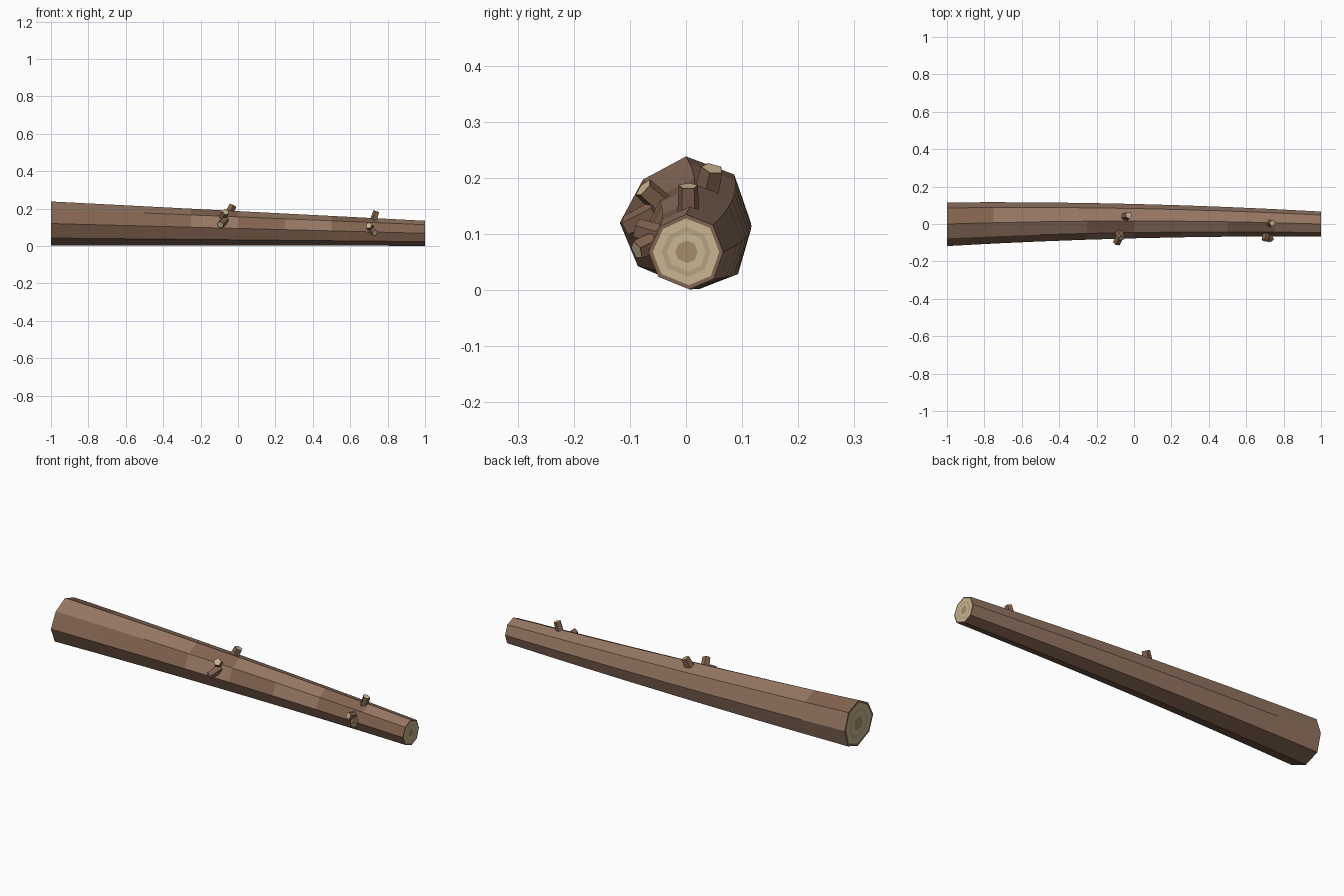
import bpy, bmesh
from math import cos, sin, radians
from mathutils import Vector

if "Cube" in bpy.data.objects:
    bpy.data.objects.remove(bpy.data.objects["Cube"])


def material(name, color):
    m = bpy.data.materials.new(name)
    m.diffuse_color = (*color, 1)
    m.use_nodes = True
    m.node_tree.nodes["Principled BSDF"].inputs["Base Color"].default_value = m.diffuse_color
    return m


MATS = [material("bark", (0.225, 0.125, 0.080)),
        material("bark_light", (0.30, 0.182, 0.124)),
        material("cut_wood", (0.58, 0.47, 0.29)),
        material("growth_ring", (0.47, 0.37, 0.225)),
        material("heartwood", (0.38, 0.26, 0.145))]


def finish(bm, name):
    bmesh.ops.recalc_face_normals(bm, faces=bm.faces[:])
    mesh = bpy.data.meshes.new(name)
    bm.to_mesh(mesh)
    bm.free()
    for m in MATS:
        mesh.materials.append(m)
    ob = bpy.data.objects.new(name, mesh)
    bpy.context.collection.objects.link(ob)
    return ob


# Log: irregular octagon, tapered and slightly bowed toward the back
ANGLES = [0, 45, 90, 135, 180, 222, 275, 316]
WOBBLE = [0.98, 1.03, 1.0, 0.92, 1.0, 0.98, 1.0, 1.08]
# Light (1) and dark (0) bark patches along each side
PATCHES = ["11111111", "01111111", "11101101", "00010100",
           "00000000", "00000000", "00000000", "11111111"]
SEGS = 8


def ring_point(t, k):
    r = 0.118 + (0.067 - 0.118) * t
    w = 1 + (WOBBLE[k] - 1) * (1 - 0.6 * t)
    a = radians(ANGLES[k])
    bow = 0.016 * 4 * t * (1 - t)
    return Vector((-1 + 2 * t, bow + r * w * cos(a), r * 1.02 + r * w * sin(a)))


bm = bmesh.new()
rings = [[bm.verts.new(ring_point(i / SEGS, k)) for k in range(8)]
         for i in range(SEGS + 1)]
for i in range(SEGS):
    for k in range(8):
        n = (k + 1) % 8
        f = bm.faces.new((rings[i][k], rings[i][n], rings[i + 1][n], rings[i + 1][k]))
        f.material_index = int(PATCHES[k][i])

# Sawn ends: bark rim, then growth rings in to the heartwood
for outer in (rings[0], rings[-1]):
    centre = sum((v.co for v in outer), Vector()) / 8
    prev = outer
    for scale, mat in ((0.89, 0), (0.66, 2), (0.52, 3), (0.30, 2)):
        inner = [bm.verts.new(centre + (v.co - centre) * scale) for v in outer]
        for k in range(8):
            n = (k + 1) % 8
            f = bm.faces.new((prev[k], prev[n], inner[n], inner[k]))
            f.material_index = mat
        prev = inner
    bm.faces.new(prev).material_index = 4
finish(bm, "log")


# Cut branch stubs: five-sided pegs with pale tips
def stub(name, base, tip, radius):
    base, tip = Vector(base), Vector(tip)
    axis = tip - base
    bm = bmesh.new()
    bmesh.ops.create_cone(bm, cap_ends=True, segments=5, radius1=radius * 1.15,
                          radius2=radius, depth=axis.length)
    for f in bm.faces:
        if f.normal.z > 0.9:
            f.material_index = 2
    # Narrow bark rim round the cut
    caps = [f for f in bm.faces if f.material_index == 2]
    rim = bmesh.ops.inset_region(bm, faces=caps, thickness=radius * 0.12)
    for f in rim["faces"]:
        f.material_index = 0
    ob = finish(bm, name)
    ob.location = (base + tip) / 2
    ob.rotation_mode = 'QUATERNION'
    ob.rotation_quaternion = axis.to_track_quat('Z', 'Y')


STUBS = [((-0.057, 0.033, 0.155), (-0.028, 0.047, 0.217), 0.021),
         ((-0.087, -0.030, 0.140), (-0.066, -0.076, 0.182), 0.020),
         ((-0.068, -0.050, 0.140), (-0.094, -0.104, 0.114), 0.020),
         ((0.722, 0.004, 0.125), (0.741, 0.004, 0.186), 0.018),
         ((0.710, -0.040, 0.095), (0.699, -0.088, 0.110), 0.018),
         ((0.705, -0.040, 0.092), (0.732, -0.088, 0.071), 0.018)]
for i, s in enumerate(STUBS):
    stub(f"branch_stub_{i + 1}", *s)
